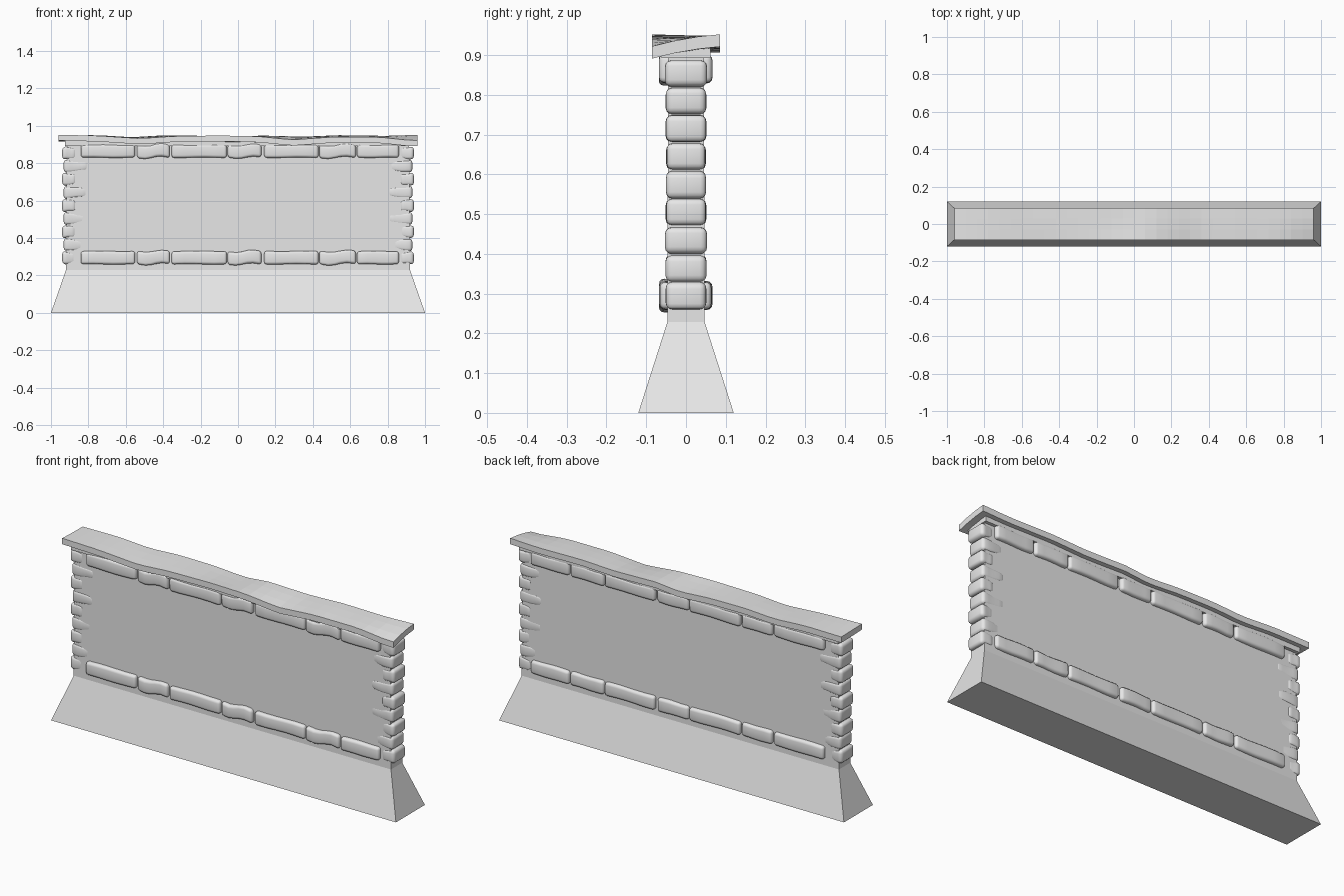
import bpy, bmesh, math, random
from mathutils import Vector

if "Cube" in bpy.data.objects:
    bpy.data.objects.remove(bpy.data.objects["Cube"])
random.seed(4)

stone = bpy.data.materials.new("pale_grey")
stone.diffuse_color = (0.8, 0.8, 0.8, 1)
stone.use_nodes = True
stone.node_tree.nodes["Principled BSDF"].inputs["Base Color"].default_value = stone.diffuse_color


def finish(name, bm, smooth=False):
    bmesh.ops.recalc_face_normals(bm, faces=bm.faces)
    me = bpy.data.meshes.new(name)
    bm.to_mesh(me)
    bm.free()
    ob = bpy.data.objects.new(name, me)
    bpy.context.collection.objects.link(ob)
    me.materials.append(stone)
    if smooth:
        bpy.ops.object.select_all(action='DESELECT')
        ob.select_set(True)
        bpy.context.view_layer.objects.active = ob
        bpy.ops.object.shade_smooth_by_angle(angle=math.radians(40))
    return ob


def lofted_box(name, levels):
    """Stack of rectangles (half x, half y, z) joined into a solid."""
    bm = bmesh.new()
    rings = [[bm.verts.new((sx * hx, sy * hy, z))
              for sx, sy in ((-1, -1), (1, -1), (1, 1), (-1, 1))]
             for hx, hy, z in levels]
    for a, b in zip(rings, rings[1:]):
        for i in range(4):
            j = (i + 1) % 4
            bm.faces.new((a[i], a[j], b[j], b[i]))
    bm.faces.new(rings[0])
    bm.faces.new(rings[-1])
    return finish(name, bm)


def stone_block(name, lo, hi, bevel, taper=0, sag=0, rough=0.003):
    """Worn block: rounded box, tapered towards the wall centre, sagging at the front."""
    lo, hi = Vector(lo), Vector(hi)
    c, s = (lo + hi) / 2, hi - lo
    bm = bmesh.new()
    bmesh.ops.create_cube(bm, size=1)
    for v in bm.verts:
        v.co = Vector([v.co[k] * s[k] + c[k] for k in range(3)])
    bmesh.ops.bevel(bm, geom=bm.edges[:], offset=bevel, segments=3,
                    profile=0.5, affect='EDGES')
    # cut the long direction so the outline can wander
    long_edges = [e for e in bm.edges
                  if abs(e.verts[0].co.x - e.verts[1].co.x) > s.x * 0.3]
    bmesh.ops.subdivide_edges(bm, edges=long_edges, cuts=4, use_grid_fill=True)
    p, q = random.uniform(0, 6), random.uniform(0, 6)
    side = 1 if c.x > 0 else -1
    for v in bm.verts:
        t = (v.co.x - lo.x) / s.x
        up = 1 if v.co.z > c.z else -1
        front = max(0, -(v.co.y - c.y) / s.y * 2)
        if taper:
            inner = (1 - t) if side > 0 else t
            v.co.z = c.z + (v.co.z - c.z) * (1 - taper * inner ** 2)
            v.co.y *= 1 - 0.1 * inner ** 2
        v.co.z += rough * math.sin(7 * t + p + up) * -up * 0.5
        v.co.y += rough * math.sin(5 * t + q) * (1 if v.co.y > 0 else -1) * 0.5
        v.co.z -= sag * front * math.sin(2 * math.pi * t)
    return finish(name, bm, True)


# sloped footing and plain wall core
lofted_box("footing_and_wall", [(1, 0.12, 0), (0.92, 0.047, 0.228), (0.915, 0.045, 0.9)])

# long and short stones in the bottom and top courses
spans = [(-0.84, -0.55), (-0.54, -0.365), (-0.355, -0.06), (-0.055, 0.125),
         (0.14, 0.43), (0.435, 0.63), (0.637, 0.86)]
for course, z in (("bottom", 0.26), ("top", 0.83)):
    for i, (a, b) in enumerate(spans):
        stone_block(f"{course}_course_stone_{i + 1}", (a, -0.067, z), (b, 0.065, z + 0.07),
                    0.014, sag=0.008 if i % 2 else 0)

# alternating corner stones at both ends
for side, label in ((-1, "left"), (1, "right")):
    for i in range(9):
        z = 0.26 + i * 0.07
        wide = i % 2
        xs = sorted((side * (0.80 if wide else 0.865), side * (0.932 if wide else 0.94)))
        hy = 0.05 if wide else 0.052
        stone_block(f"{label}_corner_stone_{i + 1}", (xs[0], -hy, z), (xs[1], hy, z + 0.068),
                    0.016, taper=0.4 if wide else 0.15)

# thin bed below the cap
lofted_box("cap_bed", [(0.925, 0.062, 0.892), (0.925, 0.062, 0.918)])

# worn cap slab: front and back edges dip in different places
FRONT = [(-0.96, 0), (-0.75, 0.005), (-0.52, 0.02), (-0.35, 0.008), (-0.1, 0.004),
         (0.1, 0.008), (0.29, 0.027), (0.5, 0.012), (0.75, 0.012), (0.9, 0.028), (0.96, 0.03)]
BACK = [(-0.96, 0.004), (-0.75, 0.002), (-0.57, 0.013), (-0.4, 0.003), (-0.2, 0.005),
        (-0.02, 0.017), (0.12, 0.004), (0.35, 0.01), (0.55, 0.002), (0.8, 0.006), (0.96, 0)]


def dip(keys, x):
    for (x0, d0), (x1, d1) in zip(keys, keys[1:]):
        if x <= x1 + 1e-6:
            return d0 + (d1 - d0) * (x - x0) / (x1 - x0)
    return keys[-1][1]


bm = bmesh.new()
rows = []
for i in range(33):
    x = -0.96 + 0.06 * i
    f, b = dip(FRONT, x), dip(BACK, x)
    top, low = [], []
    for y, w in ((-0.085, 0), (-0.03, 0.45), (0.03, 0.8), (0.085, 1)):
        z = 0.952 - f * (1 - w) - b * w
        top.append(bm.verts.new((x, y, z)))
        low.append(bm.verts.new((x, y, z - 0.031)))
    rows.append(top + low[::-1])
for a, b in zip(rows, rows[1:]):
    for k in range(8):
        m = (k + 1) % 8
        bm.faces.new((a[k], a[m], b[m], b[k]))
bm.faces.new(rows[0])
bm.faces.new(rows[-1])
finish("cap_slab", bm)
